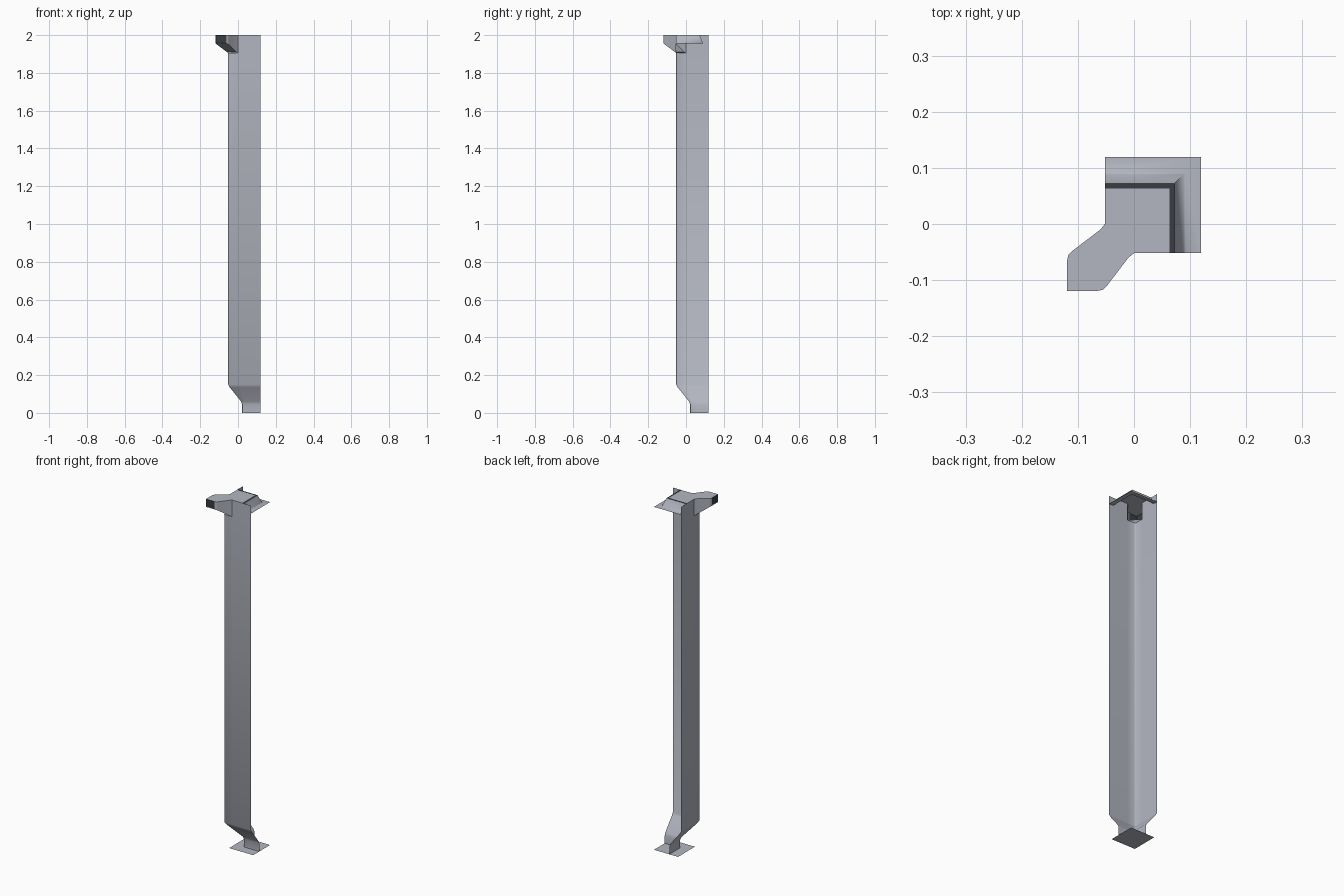
import bpy, bmesh, math

if "Cube" in bpy.data.objects:
    bpy.data.objects.remove(bpy.data.objects["Cube"])

def material(name, rgb):
    m = bpy.data.materials.new(name)
    m.diffuse_color = (*rgb, 1)
    m.use_nodes = True
    m.node_tree.nodes["Principled BSDF"].inputs["Base Color"].default_value = m.diffuse_color
    return m

GREY = material("pale_blue_grey", (0.45, 0.47, 0.53))
DARK = material("dark_slate", (0.04, 0.048, 0.055))
A, B, H = -0.052, 0.119, 2.0      # wall plane, outer limit, height

def finish(name, bm, mats, angle):
    """Turn a bmesh into a smooth-shaded object with sharp edges kept."""
    bmesh.ops.remove_doubles(bm, verts=bm.verts, dist=0.0002)
    me = bpy.data.meshes.new(name)
    bm.to_mesh(me)
    bm.free()
    for m in mats:
        me.materials.append(m)
    ob = bpy.data.objects.new(name, me)
    bpy.context.collection.objects.link(ob)
    bpy.ops.object.select_all(action='DESELECT')
    ob.select_set(True)
    bpy.context.view_layer.objects.active = ob
    bpy.ops.object.shade_smooth_by_angle(angle=math.radians(angle))
    return ob

def loft(bm, rows, skip=lambda r, c: False):
    """Quads between successive rows of points."""
    vs = [[bm.verts.new(p) for p in row] for row in rows]
    for r in range(len(vs) - 1):
        for c in range(len(vs[r]) - 1):
            if not skip(r, c):
                bm.faces.new((vs[r][c], vs[r][c + 1], vs[r + 1][c + 1], vs[r + 1][c]))

# Corner post: L-shaped sheet, drawn in at the foot, open at the top corner
half = [(A, B), (A, 0.0), (A, -0.046), (A + 0.002, -0.050)]
path = half + [(y, x) for x, y in reversed(half)]
levels = [(0, 0.57), (0.045, 0.57), (0.06, 0.60), (0.135, 0.95), (0.15, 1), (1.905, 1), (H, 1)]
rows = [[(B - (B - x) * k, B - (B - y) * k, z) for x, y in path] for z, k in levels]
bm = bmesh.new()
loft(bm, rows, lambda r, c: r == 5 and 1 <= c <= 5)
finish("corner_post", bm, [GREY], 50)

# Foot plate: thin sheet on the ground
bm = bmesh.new()
loft(bm, [[(-0.033, -0.033, 0), (B, -0.033, 0)], [(-0.033, B, 0), (B, B, 0)]])
finish("foot_plate", bm, [GREY], 30)

# Spout: outline of one side, mirrored over the diagonal; underside slopes to the post
side = [(A, 0.0, 1.905), (-0.060, -0.010, 1.911), (-0.110, -0.048, 1.949),
        (-0.117, -0.055, 1.954), (-B, -0.064, 1.955)]
outline = side + [(-B, -B, 1.955)] + [(y, x, z) for x, y, z in reversed(side)]
bm = bmesh.new()
low = [bm.verts.new(p) for p in outline]
high = [bm.verts.new((x, y, H)) for x, y, z in outline]
ends = []
n = len(low)
for i in range(n - 1):
    f = bm.faces.new((low[i], low[i + 1], high[i + 1], high[i]))
    if i in (n // 2 - 1, n // 2):
        ends.append(f)
corner = bm.verts.new((A, A, 1.905))
bm.faces.new((low[0], corner, low[-1], low[-2], low[1]))
for i in range(1, n // 2):
    j = n - 1 - i
    if i + 1 == n // 2:
        bm.faces.new((low[i], low[j], low[i + 1]))
    else:
        bm.faces.new((low[i], low[j], low[j - 1], low[i + 1]))
bmesh.ops.recalc_face_normals(bm, faces=bm.faces)
# Recessed dark mouths at the two spout ends
bmesh.ops.inset_individual(bm, faces=ends, thickness=0.004, depth=-0.003)
for f in ends:
    f.material_index = 1
finish("spout", bm, [GREY, DARK], 40)

# Top plate: covers spout and post head
bm = bmesh.new()
E, F = 0.063, 0.072
pts = [(x, y) for x, y, z in outline] + [(E, A), (E, E), (A, E)]
bm.faces.new([bm.verts.new((x, y, H)) for x, y in pts])
finish("top_plate", bm, [GREY], 30)

def l_sweep(name, profile, mat, angle):
    """Sweep an offset/height profile round the two inner sides."""
    bm = bmesh.new()
    loft(bm, [[(d, A, z), (d, d, z), (A, d, z)] for d, z in reversed(profile)])
    bmesh.ops.recalc_face_normals(bm, faces=bm.faces)
    if sum(f.normal.z for f in bm.faces) < 0:
        bmesh.ops.reverse_faces(bm, faces=bm.faces)
    finish(name, bm, [mat], angle)

# Dark joint strip, then the sloping flange with its flat lip
l_sweep("joint_strip", [(E, H), (F, H)], DARK, 30)
l_sweep("sloping_flange", [(F, H), (0.088, 1.960), (0.093, 1.955), (B, 1.955)], GREY, 60)
